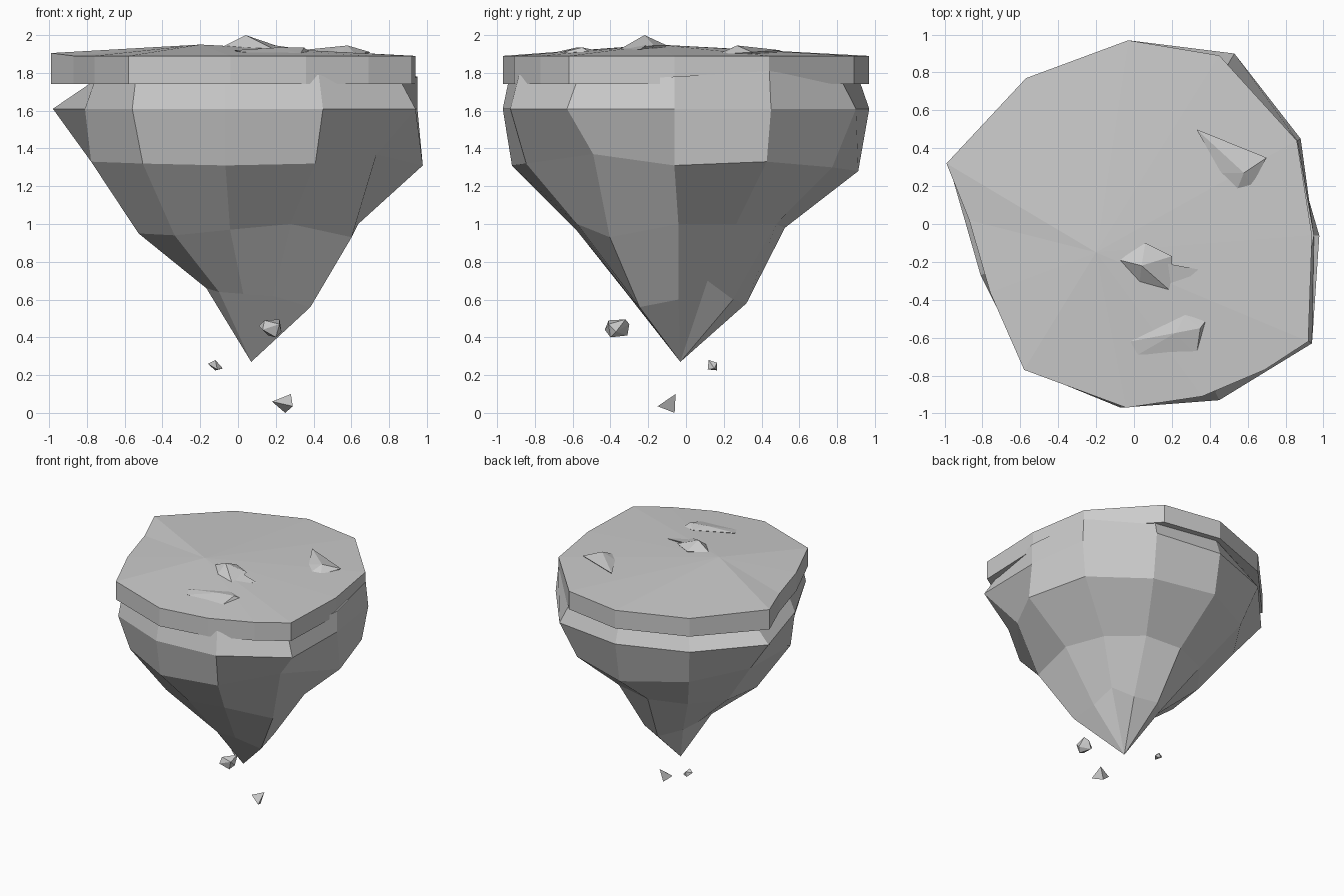
import bpy
import bmesh
from mathutils import Vector

cube = bpy.data.objects.get("Cube")
if cube:
    bpy.data.objects.remove(cube, do_unlink=True)

stone = bpy.data.materials.new("stone grey")
stone.use_nodes = True
GREY = (0.6, 0.6, 0.6, 1)
stone.diffuse_color = GREY
stone.node_tree.nodes["Principled BSDF"].inputs["Base Color"].default_value = GREY


def finish(name, bm):
    """Turn a bmesh into a flat shaded stone object."""
    bmesh.ops.recalc_face_normals(bm, faces=bm.faces[:])
    mesh = bpy.data.meshes.new(name)
    bm.to_mesh(mesh)
    bm.free()
    mesh.materials.append(stone)
    obj = bpy.data.objects.new(name, mesh)
    bpy.context.collection.objects.link(obj)
    return obj


def loft(name, rings, bottom, top):
    """Skin a stack of equal rings and close both ends with a fan."""
    bm = bmesh.new()
    loops = [[bm.verts.new(p) for p in ring] for ring in rings]
    count = len(loops[0])
    for upper, lower in zip(loops, loops[1:]):
        for i in range(count):
            j = (i + 1) % count
            bm.faces.new((upper[i], upper[j], lower[j], lower[i]))
    for loop, tip in ((loops[0], top), (loops[-1], bottom)):
        centre = bm.verts.new(tip)
        for i in range(count):
            bm.faces.new((loop[i], loop[(i + 1) % count], centre))
    return finish(name, bm)


def hull(name, points):
    """A chipped stone: the convex hull of a few corners."""
    bm = bmesh.new()
    for p in points:
        bm.verts.new(p)
    result = bmesh.ops.convex_hull(bm, input=bm.verts[:])
    spare = {g for g in result["geom_interior"] + result["geom_unused"]
             if isinstance(g, bmesh.types.BMVert)}
    bmesh.ops.delete(bm, geom=list(spare), context="VERTS")
    return finish(name, bm)


def ring(outline, factors, heights, axis=(0, 0)):
    """Scale the outline about an axis, with a height for each column."""
    centre = Vector(axis)
    if not isinstance(heights, (list, tuple)):
        heights = [heights] * len(outline)
    result = []
    for p, f, z in zip(outline, factors, heights):
        q = centre + (Vector(p) - centre) * f
        result.append((q.x, q.y, z))
    return result


# Tapering rock body, eleven columns running down to a point
body = [(.45, -.93), (.94, -.63), (.95, -.06), (.88, .45), (.53, .9), (-.03, .97),
        (-.57, .77), (-.98, .32), (-.81, -.27), (-.56, -.77), (-.07, -.97)]
tip = (.07, -.03, .27)
shoulder = ring(body, [.95, .92, 1, .98, .92, .95, .9, .79, .94, .97, .97],
                [1.79, 1.75, 1.78, 1.81] + [1.75] * 7)
widest = ring(body, [1] * 11, 1.61)
belly = ring(body, [.91, .78, 1.03, .95, .86, .94, .86, .78, .96, .9, .95],
             [1.32, 1.37, 1.31, 1.33, 1.3, 1.28, 1.3, 1.33, 1.33, 1.32, 1.31])
waist = ring(body, [.62, .64, .67, .59, .53, .54, .53, .5, .65, .6, .6],
             [1, .93, 1, 1, 1, .98, .97, .96, .95, .94, .97])
lower = ring(body, [.3, .36, .33, .3, .3, .35, .27, .2, .27, .27, .3],
             [.62, .56, .6, .7, .6, .58, .62, .64, .66, .64, .63], tip[:2])
loft("rock_body", [shoulder, widest, belly, waist, lower], tip, (0, 0, 1.78))

# Flat slab on top with a gently raised middle
slab = [(.36, -.91), (.69, -.77), (.92, -.62), (.94, -.06), (.86, .44), (.45, .89),
        (-.03, .97), (-.57, .77), (-.99, .32), (-.87, .02), (-.76, -.36),
        (-.58, -.77), (-.04, -.97)]
full = [1] * len(slab)
rim = [1.89] * len(slab)
rim[8] = 1.905
loft("top_slab", [ring(slab, full, rim), ring(slab, full, 1.74)],
     (0, 0, 1.74), (-.2, -.15, 1.95))

# Stones poking out of the slab
hull("centre_stone", [(.04, -.22, 2), (-.08, -.19, 1.94), (.06, -.1, 1.945),
                      (.2, -.17, 1.945), (.2, -.36, 1.92), (.03, -.31, 1.93),
                      (.13, -.21, 1.965), (.1, -.22, 1.85)])
hull("centre_chip", [(.13, -.2, 1.955), (.34, -.24, 1.925), (.2, -.36, 1.92),
                     (.15, -.25, 1.85)])
hull("back_stone", [(.58, .27, 1.945), (.33, .5, 1.92), (.7, .35, 1.91),
                    (.62, .2, 1.9), (.54, .17, 1.9), (.46, .27, 1.91), (.55, .3, 1.8)])
hull("front_stone", [(.22, -.575, 1.935), (.35, -.55, 1.935), (-.02, -.62, 1.92),
                     (.02, -.69, 1.91), (.33, -.69, 1.9), (.38, -.51, 1.91),
                     (.27, -.48, 1.92), (.2, -.6, 1.8)])

# Loose fragments drifting below the tip
hull("large_fragment", [(.11, -.36, .46), (.14, -.41, .49), (.22, -.32, .495),
                        (.23, -.37, .43), (.2, -.4, .4), (.16, -.31, .41),
                        (.13, -.43, .44), (.19, -.3, .47), (.22, -.41, .47)])
hull("small_fragment", [(-.16, .14, .26), (-.12, .12, .28), (-.08, .15, .235),
                        (-.12, .165, .225), (-.11, .115, .23), (-.11, .165, .265)])
hull("low_fragment", [(.18, -.08, .06), (.28, -.055, .1), (.25, -.06, 0),
                      (.29, -.15, .035)])
